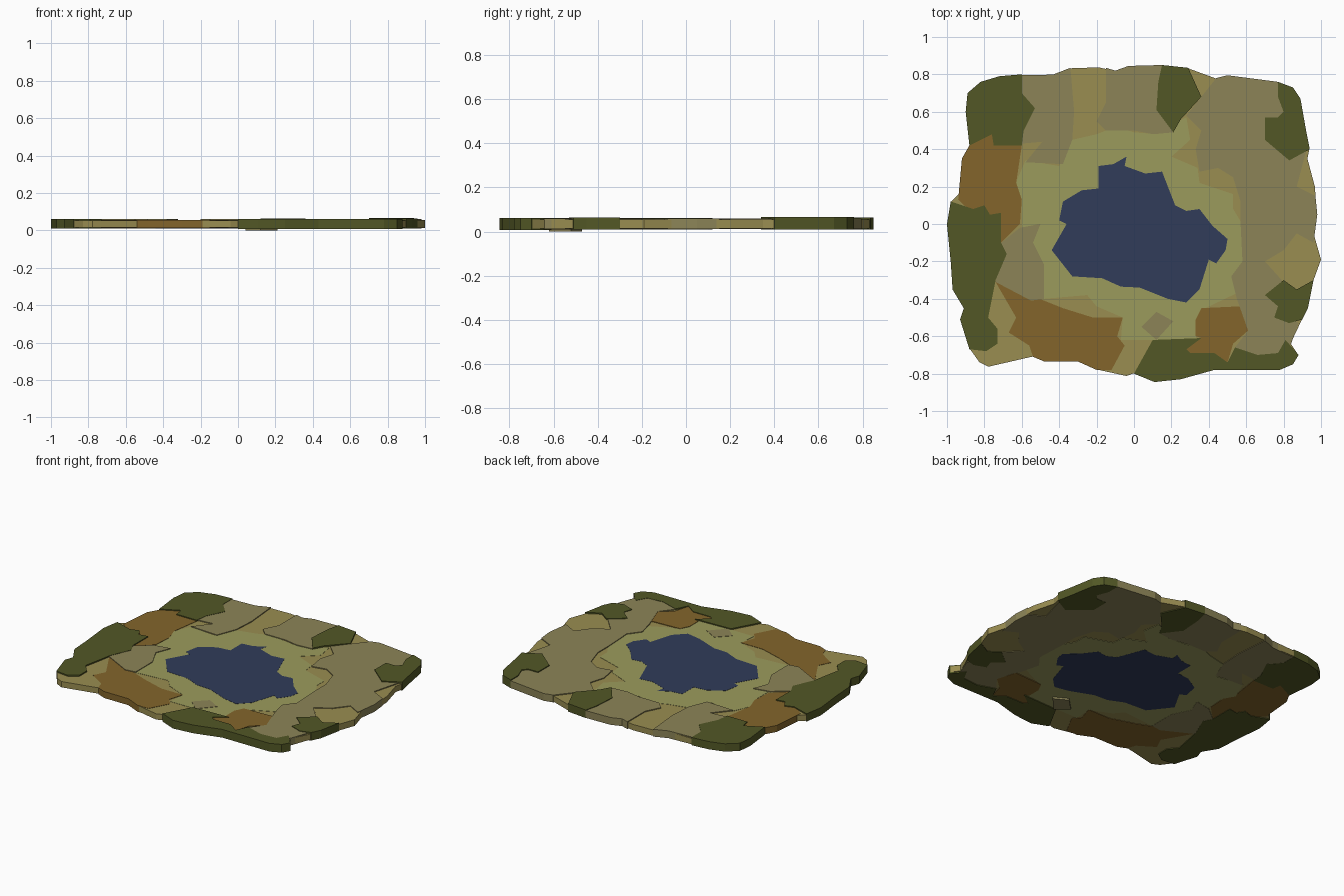
import bpy, bmesh

def material(name, r, g, b):
    m = bpy.data.materials.new(name)
    m.diffuse_color = [(c / 255) ** 2.2 for c in (r, g, b)] + [1]
    return m

SAND = material("sand", 152, 140, 82)
SHORE = material("shore", 154, 154, 93)
EARTH = material("dry_earth", 139, 131, 88)
GRASS = material("grass", 83, 88, 42)
CLAY = material("clay", 130, 101, 47)
WATER = material("water", 52, 62, 90)

def slab(name, mat, z0, z1, outline, scale=1.0):
    """Extrude a flat outline into a thin plate from z0 to z1."""
    bm = bmesh.new()
    verts = [bm.verts.new((x * scale, y * scale, z0)) for x, y in outline]
    face = bm.faces.new(verts)
    top = bmesh.ops.extrude_face_region(bm, geom=[face])["geom"]
    bmesh.ops.translate(bm, vec=(0, 0, z1 - z0),
                        verts=[v for v in top if isinstance(v, bmesh.types.BMVert)])
    bmesh.ops.recalc_face_normals(bm, faces=bm.faces)
    # flat ends are triangulated so concave outlines stay clean
    bmesh.ops.triangulate(bm, faces=[f for f in bm.faces if len(f.verts) > 4])
    me = bpy.data.meshes.new(name)
    bm.to_mesh(me)
    bm.free()
    me.materials.append(mat)
    ob = bpy.data.objects.new(name, me)
    bpy.context.collection.objects.link(ob)
    return ob

# sandy ground plate, set just inside the patches on the rim
slab("sand_ground", SAND, .015, .054, [
    (-.89, .70), (-.82, .76), (-.72, .79), (-.60, .80), (-.43, .80), (-.34, .835),
    (-.19, .84), (-.10, .82), (-.03, .845), (.15, .85), (.29, .835), (.44, .78),
    (.50, .795), (.77, .76), (.85, .73), (.89, .67), (.92, .5), (.94, .40), (.93, .35),
    (.97, .2), (.98, .05), (.96, -.05), (1, -.19), (.96, -.30), (.93, -.45),
    (.84, -.64), (.88, -.70), (.85, -.75), (.78, -.78), (.43, -.78), (.25, -.83),
    (.11, -.845), (0, -.80), (-.04, -.815), (-.20, -.78), (-.30, -.735), (-.48, -.735),
    (-.54, -.71), (-.78, -.765), (-.83, -.74), (-.88, -.67), (-.93, -.51), (-.91, -.45),
    (-.97, -.35), (-.98, -.2), (-1, 0), (-.98, .12), (-.94, .16), (-.92, .35),
    (-.88, .42), (-.90, .6)], .997)
slab("sand_point", SAND, .013, .055, [
    (.96, -.05), (1, -.19), (.96, -.30), (.87, -.35), (.80, -.30), (.70, -.20),
    (.80, -.14), (.87, -.05)])

# pond and the pale shore around it
slab("shore", SHORE, .012, .0555, [
    (-.58, .34), (-.40, .31), (-.33, .45), (-.2, .48), (-.1, .52), (0, .49), (.13, .48),
    (.2, .53), (.28, .57), (.3, .45), (.2, .36), (.34, .30), (.35, .22), (.53, .16),
    (.53, .08), (.59, -.02), (.58, -.12), (.61, -.2), (.55, -.28), (.57, -.36),
    (.36, -.46), (.33, -.62), (.05, -.62), (-.07, -.62), (-.06, -.5), (-.2, -.44),
    (-.25, -.38), (-.48, -.40), (-.48, -.22), (-.59, -.1), (-.51, 0), (-.60, -.02),
    (-.60, .13), (-.64, .2)])
slab("pond", WATER, .0115, .0565, [
    (-.19, .31), (-.11, .32), (-.04, .36), (-.05, .31), (.06, .27), (.15, .28), (.22, .10),
    (.28, .07), (.35, .08), (.42, -.01), (.50, -.08), (.49, -.14), (.44, -.21),
    (.40, -.19), (.35, -.35), (.28, -.42), (.18, -.40), (.03, -.34), (-.07, -.335),
    (-.17, -.29), (-.33, -.28), (-.44, -.14), (-.36, 0), (-.40, .02), (-.38, .12),
    (-.28, .18), (-.19, .19)])

# clay patches
slab("clay_left", CLAY, .0125, .056, [
    (-.88, .42), (-.76, .48), (-.75, .42), (-.60, .42), (-.63, .22), (-.60, .13),
    (-.61, 0), (-.71, -.10), (-.8, 0), (-.94, .13), (-.92, .35)])
slab("clay_front", CLAY, .0125, .056, [
    (-.74, -.31), (-.48, -.41), (-.38, -.45), (-.22, -.5), (-.06, -.5), (-.09, -.6), (-.05, -.65),
    (-.12, -.78), (-.20, -.78), (-.30, -.735), (-.48, -.735), (-.54, -.71),
    (-.56, -.65), (-.67, -.58), (-.63, -.5)])
slab("clay_small", CLAY, .0105, .058, [
    (.36, -.45), (.57, -.44), (.61, -.57), (.53, -.64), (.50, -.74), (.43, -.69),
    (.30, -.69), (.28, -.67), (.36, -.61), (.33, -.60), (.33, -.51)])

# dry earth patches, tucked under the grass edges
slab("earth_right", EARTH, .011, .06, [
    (.36, .68), (.44, .78), (.50, .795), (.77, .76), (.85, .6), (.92, .39), (.87, .2),
    (.97, .15), (.98, .05), (.96, -.1), (.87, -.05), (.80, -.14), (.70, -.20), (.79, -.30),
    (.78, -.45), (.88, -.53), (.84, -.64), (.77, -.69), (.66, -.70), (.54, -.66),
    (.61, -.57), (.55, -.4), (.52, -.28), (.58, -.2), (.57, 0), (.57, .12), (.53, .25),
    (.45, .30), (.35, .28), (.33, .40), (.36, .50), (.28, .58)])
slab("earth_back", EARTH, .011, .06, [
    (-.15, .835), (-.10, .82), (-.03, .845), (.15, .85), (.2, .7), (.21, .49), (.10, .48),
    (0, .50), (-.15, .5), (-.20, .55), (-.15, .65)])
slab("earth_back_left", EARTH, .011, .06, [
    (-.62, .79), (-.43, .80), (-.34, .835), (-.32, .6), (-.33, .45), (-.38, .32),
    (-.58, .33), (-.49, .44), (-.60, .43)])
slab("earth_left", EARTH, .011, .06, [
    (-.71, -.1), (-.61, -.02), (-.50, 0), (-.54, -.1), (-.48, -.22), (-.48, -.4),
    (-.55, -.41), (-.74, -.31)])
slab("earth_spot", EARTH, 0, .0575, [(.12, -.47), (.21, -.52), (.12, -.62), (.04, -.55)])

# grass patches along the rim
slab("grass_back_left", GRASS, .01, .062, [
    (-.90, .6), (-.89, .70), (-.82, .76), (-.72, .79), (-.60, .80), (-.60, .70),
    (-.53, .62), (-.59, .50), (-.60, .42), (-.75, .42), (-.76, .48), (-.88, .42)])
slab("grass_left", GRASS, .01, .062, [
    (-1, 0), (-.98, .12), (-.86, .08), (-.80, .10), (-.77, .05), (-.71, .06),
    (-.71, -.10), (-.68, -.16), (-.74, -.30), (-.78, -.50), (-.73, -.56), (-.73, -.64),
    (-.79, -.68), (-.88, -.67), (-.93, -.51), (-.91, -.45), (-.97, -.35), (-.98, -.2)])
slab("grass_back", GRASS, .01, .064, [
    (.15, .85), (.29, .835), (.36, .68), (.25, .56), (.21, .49), (.12, .61), (.13, .76)])
slab("grass_back_right", GRASS, .01, .066, [
    (.77, .76), (.85, .73), (.89, .67), (.92, .5), (.94, .40), (.83, .34), (.70, .45),
    (.70, .57), (.77, .57), (.80, .60), (.77, .68)])
slab("grass_right", GRASS, .01, .064, [
    (.80, -.30), (.87, -.35), (.96, -.30), (.93, -.45), (.90, -.51), (.83, -.53),
    (.75, -.50), (.77, -.44), (.70, -.38)])
slab("grass_front", GRASS, .007, .062, [
    (0, -.80), (.11, -.845), (.25, -.83), (.43, -.78), (.78, -.78), (.85, -.75),
    (.88, -.70), (.81, -.62), (.77, -.69), (.66, -.70), (.54, -.66), (.50, -.74),
    (.43, -.69), (.30, -.69), (.28, -.67), (.36, -.61), (.10, -.62)])
